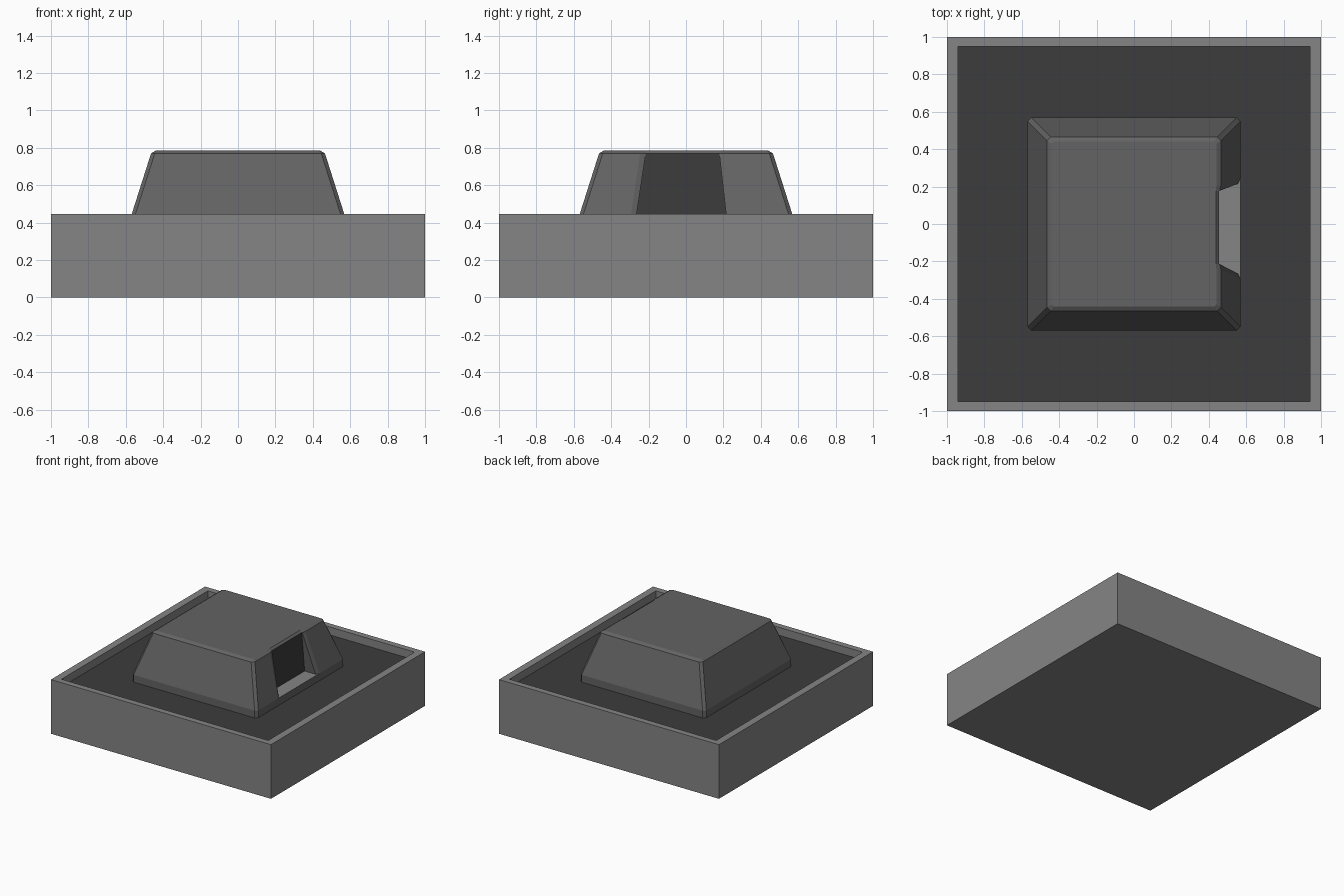
import bpy, bmesh

if "Cube" in bpy.data.objects:
    bpy.data.objects.remove(bpy.data.objects["Cube"])

def grey(name, v):
    mat = bpy.data.materials.new(name)
    mat.diffuse_color = (v, v, v, 1)
    mat.use_nodes = True
    mat.node_tree.nodes["Principled BSDF"].inputs["Base Color"].default_value = mat.diffuse_color
    return mat

LIGHT, MID, DARK = grey("light_grey", 0.234), grey("mid_grey", 0.126), grey("dark_grey", 0.046)

def loft(name, loops, mat, accent=None, accent_face=-1):
    """Skin a stack of equal-length loops, cap both ends, recolour one face."""
    bm = bmesh.new()
    rings = [[bm.verts.new(p) for p in loop] for loop in loops]
    n = len(rings[0])
    faces = []
    for low, high in zip(rings, rings[1:]):
        for i in range(n):
            j = (i + 1) % n
            faces.append(bm.faces.new((low[i], low[j], high[j], high[i])))
    faces.append(bm.faces.new(rings[0][::-1]))
    faces.append(bm.faces.new(rings[-1]))
    bmesh.ops.recalc_face_normals(bm, faces=bm.faces)
    if accent:
        faces[accent_face].material_index = 1
    mesh = bpy.data.meshes.new(name)
    bm.to_mesh(mesh)
    bm.free()
    mesh.materials.append(mat)
    if accent:
        mesh.materials.append(accent)
    obj = bpy.data.objects.new(name, mesh)
    bpy.context.collection.objects.link(obj)
    return obj

def rect(hx, hy, z):
    return [(-hx, -hy, z), (hx, -hy, z), (hx, hy, z), (-hx, hy, z)]

def block_outline(h, z, notch=None, c=0.02):
    """Square with chamfered corners and an optional notch in the right side."""
    right = []
    if notch:
        lo, hi = notch
        inner = min(0.455, h - 0.002)
        lip = min(0.015, (h - inner) * 0.6)
        right = [(h, lo - 0.03), (h - lip, lo), (inner, lo),
                 (inner, hi), (h - lip, hi), (h, hi + 0.03)]
    pts = [(-h + c, -h), (h - c, -h), (h, -h + c)] + right
    pts += [(h, h - c), (h - c, h), (-h + c, h), (-h, h - c), (-h, -h + c)]
    return [(x, y, z) for x, y in pts]

FLOOR, RIM, LEDGE = 0.38, 0.445, 0.44

# Square tray with a thin raised rim and a dark floor
loft("tray", [rect(1, 1, 0), rect(1, 1, RIM),
              rect(0.94, 0.95, RIM), rect(0.94, 0.95, FLOOR)], LIGHT, DARK)

# Straight-sided foot, whose light top is the floor of the notch
loft("block_foot", [block_outline(0.57, FLOOR), block_outline(0.57, LEDGE)], MID, LIGHT)

# Tapered block with bevelled top and flared notch (face 5 is the notch back wall)
loft("tapered_block", [
    block_outline(0.57, LEDGE, (-0.265, 0.215)),
    block_outline(0.465, 0.77, (-0.215, 0.178)),
    block_outline(0.44, 0.785, (-0.213, 0.175), 0.01),
], MID, DARK, 5)
